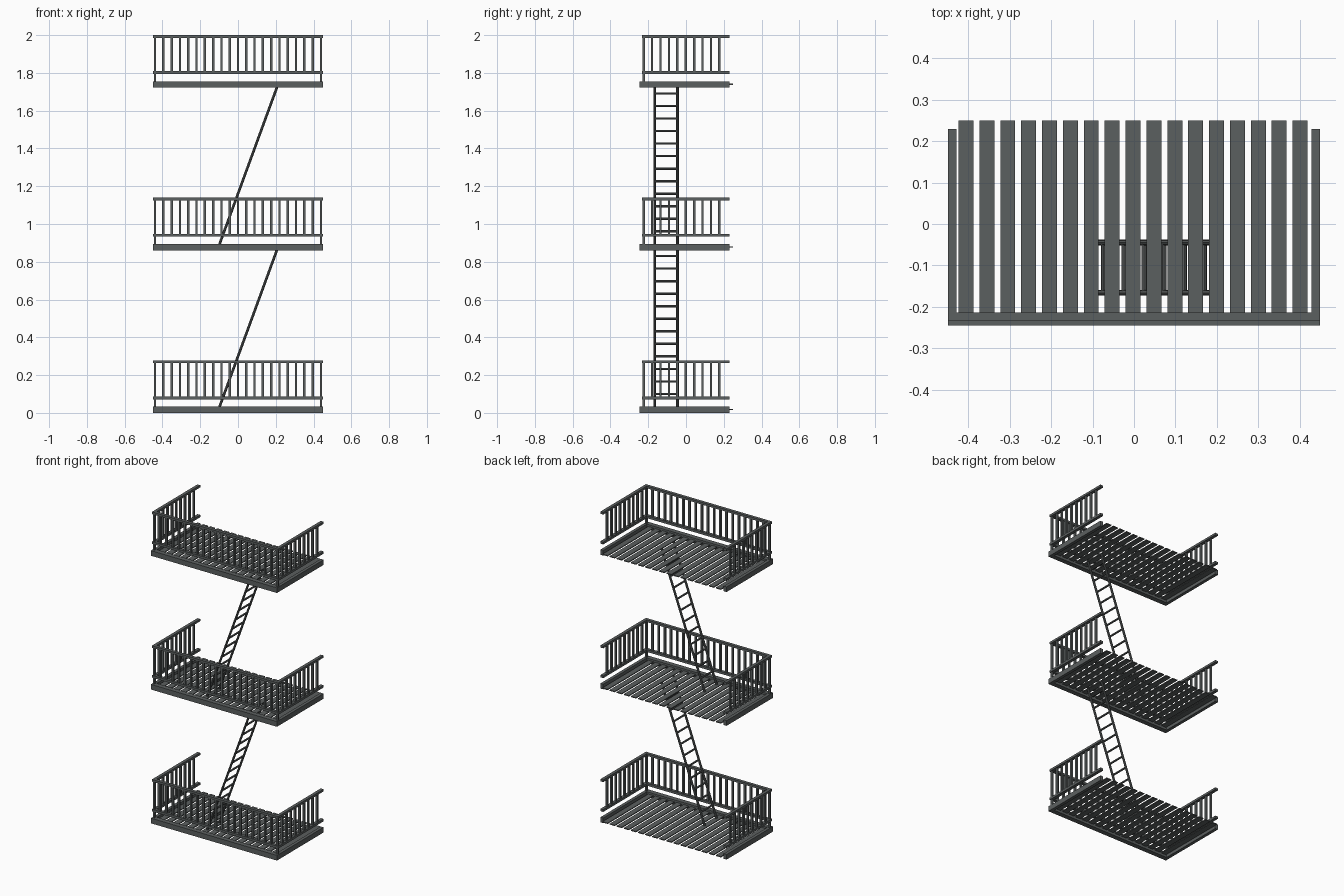
import bpy, bmesh, math
from mathutils import Vector, Matrix

if "Cube" in bpy.data.objects:
    bpy.data.objects.remove(bpy.data.objects["Cube"])

steel = bpy.data.materials.new("dark_steel")
steel.diffuse_color = (0.105, 0.115, 0.115, 1)
steel.use_nodes = True
steel.node_tree.nodes["Principled BSDF"].inputs["Base Color"].default_value = steel.diffuse_color


def add_box(bm, x0, x1, y0, y1, z0, z1):
    m = Matrix.Translation(((x0 + x1) / 2, (y0 + y1) / 2, (z0 + z1) / 2))
    m = m @ Matrix.Diagonal((x1 - x0, y1 - y0, z1 - z0, 1))
    bmesh.ops.create_cube(bm, size=1, matrix=m)


def add_bar(bm, a, b, r, sides=8):
    a, b = Vector(a), Vector(b)
    d = b - a
    m = Matrix.Translation((a + b) / 2) @ d.to_track_quat('Z', 'Y').to_matrix().to_4x4()
    bmesh.ops.create_cone(bm, cap_ends=True, segments=sides, radius1=r, radius2=r,
                          depth=d.length, matrix=m)


def finish(bm, name):
    me = bpy.data.meshes.new(name)
    bm.to_mesh(me)
    bm.free()
    me.materials.append(steel)
    ob = bpy.data.objects.new(name, me)
    bpy.context.collection.objects.link(ob)


PITCH = 0.861          # storey height
X = 0.449              # outer half width
DECK = 0.033           # frame height
BACK = 0.229

for lv in range(3):
    z = lv * PITCH
    n = lv + 1

    # frame: front beam and two side beams, open to the wall
    bm = bmesh.new()
    add_box(bm, -X, X, -0.245, -0.214, z, z + DECK)
    for s in (-1, 1):
        xa, xb = sorted((s * X, s * (X - 0.02)))
        add_box(bm, xa, xb, -0.214, BACK, z, z + DECK)
    finish(bm, f"platform_frame_{n}")

    # floor slats
    bm = bmesh.new()
    for i in range(17):
        x = -0.4055 + i * 0.0504
        add_box(bm, x - 0.018, x + 0.018, -0.22, 0.25, z + 0.015, z + 0.021)
    finish(bm, f"floor_slats_{n}")

    # upper and lower handrails on three sides
    bm = bmesh.new()
    for za, zb in ((0.072, 0.087), (0.264, 0.278)):
        add_box(bm, -X, X, -0.234, -0.214, z + za, z + zb)
        for s in (-1, 1):
            xa, xb = sorted((s * X, s * (X - 0.02)))
            add_box(bm, xa, xb, -0.214, BACK, z + za, z + zb)
    finish(bm, f"handrails_{n}")

    # balusters, with corner posts reaching the frame
    bm = bmesh.new()
    r = 0.006
    xp, yp = X - 0.01, -0.224
    step = 2 * xp / 20
    for i in range(21):
        x = -xp + i * step
        low = DECK if i in (0, 20) else 0.08
        add_box(bm, x - r, x + r, yp - r, yp + r, z + low, z + 0.27)
    for s in (-1, 1):
        for i in range(1, 10):
            y = yp + i * 0.0445
            add_box(bm, s * xp - r, s * xp + r, y - r, y + r, z + 0.08, z + 0.27)
    finish(bm, f"balusters_{n}")

# ladders between storeys
for lv in range(2):
    z = lv * PITCH
    bottom = Vector((-0.102, 0, z + 0.021))
    top = Vector((0.211, 0, z + PITCH + 0.015))
    bm = bmesh.new()
    for y in (-0.166, -0.045):
        o = Vector((0, y, 0))
        add_bar(bm, bottom + o, top + o, 0.007)
    for i in range(12):
        rz = z + 0.1 + i * 0.0664
        p = bottom.lerp(top, (rz - bottom.z) / (top.z - bottom.z))
        add_bar(bm, (p.x, -0.166, rz), (p.x, -0.045, rz), 0.006)
    finish(bm, f"ladder_{lv + 1}")
